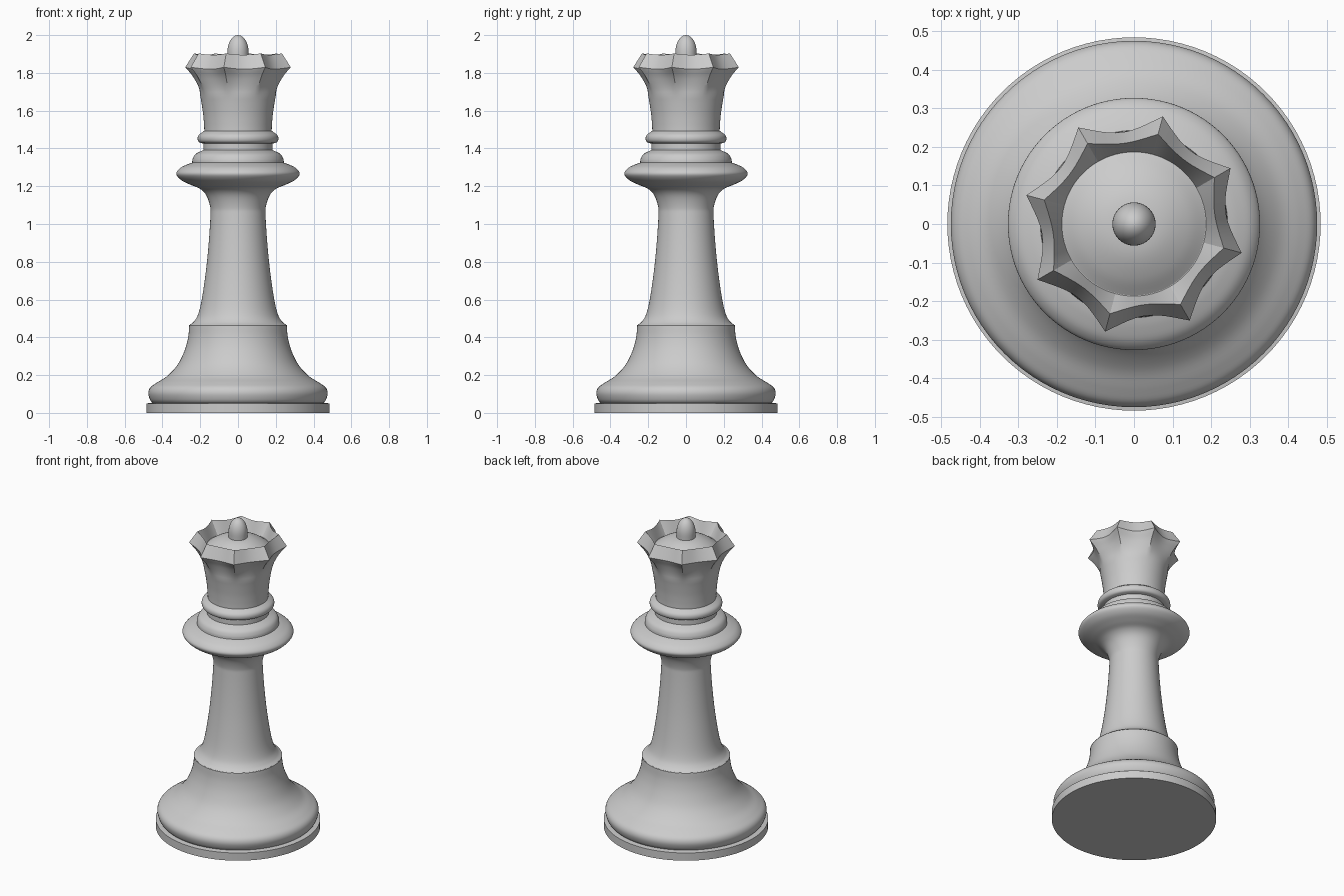
import bpy, bmesh, math
from mathutils import Vector

cube = bpy.data.objects.get("Cube")
if cube:
    bpy.data.objects.remove(cube)

GREY = (0.6, 0.6, 0.6, 1)
mat = bpy.data.materials.new("plain grey")
mat.use_nodes = True
mat.diffuse_color = GREY
mat.node_tree.nodes["Principled BSDF"].inputs["Base Color"].default_value = GREY

SEGMENTS = 96
POINTS = 8                   # crown points
FIRST = math.radians(30)     # direction of one crown point


def smooth_path(pts, steps=5):
    """Catmull-Rom curve through the points."""
    p = [Vector(q) for q in pts]
    p = [2 * p[0] - p[1]] + p + [2 * p[-1] - p[-2]]
    out = []
    for a, b, c, d in zip(p, p[1:], p[2:], p[3:]):
        for i in range(steps):
            t = i / steps
            out.append(0.5 * (2 * b + (c - a) * t + (2 * a - 5 * b + 4 * c - d) * t * t
                              + (3 * b - a - 3 * c + d) * t ** 3))
    return out + [p[-2]]


def scallop(angle):
    """0 at a crown point, 1 halfway between two points."""
    u = ((angle - FIRST) / (2 * math.pi) * POINTS) % 1
    return 1 - (2 * u - 1) ** 2


def lathe(name, profile, sharp=35):
    """Spin (radius, z[, scallop depth]) points around z, with capped ends."""
    bm = bmesh.new()
    rings = []
    for r, z, *depth in profile:
        k = depth[0] if depth else 0
        ring = []
        for i in range(SEGMENTS):
            a = FIRST + 2 * math.pi * i / SEGMENTS
            rad = r * (1 - k * scallop(a))
            ring.append(bm.verts.new((rad * math.cos(a), rad * math.sin(a),
                                      z - 0.06 * k * scallop(a))))
        rings.append(ring)
    for low, high in zip(rings, rings[1:]):
        for i in range(SEGMENTS):
            j = (i + 1) % SEGMENTS
            bm.faces.new((low[i], low[j], high[j], high[i]))
    bm.faces.new(rings[0][::-1])
    bm.faces.new(rings[-1])
    mesh = bpy.data.meshes.new(name)
    bm.to_mesh(mesh)
    bm.free()
    mesh.materials.append(mat)
    ob = bpy.data.objects.new(name, mesh)
    bpy.context.collection.objects.link(ob)
    bpy.ops.object.select_all(action='DESELECT')
    ob.select_set(True)
    bpy.context.view_layer.objects.active = ob
    bpy.ops.object.shade_smooth_by_angle(angle=math.radians(sharp))
    return ob


# Base
lathe("base_disc", [(0.484, 0), (0.484, 0.05), (0.455, 0.054)])
lathe("base_bell", smooth_path([(0.45, 0.05), (0.466, 0.07), (0.475, 0.105), (0.464, 0.135),
                                (0.43, 0.16), (0.375, 0.195), (0.32, 0.255), (0.283, 0.33),
                                (0.264, 0.4), (0.258, 0.465)]))

# Stem flaring into the wide collar
lathe("stem", smooth_path([(0.26, 0.463), (0.235, 0.482), (0.212, 0.52), (0.192, 0.6),
                           (0.17, 0.75), (0.155, 0.9), (0.146, 1.04), (0.147, 1.09),
                           (0.167, 1.15), (0.2, 1.186), (0.25, 1.207), (0.3, 1.232),
                           (0.327, 1.265), (0.308, 1.295), (0.27, 1.315), (0.235, 1.327)]))

# Neck mouldings
lathe("upper_collar", smooth_path([(0.243, 1.322), (0.24, 1.345), (0.225, 1.37), (0.185, 1.391)]))
lathe("neck", [(0.183, 1.38), (0.183, 1.435)])
lathe("neck_ring", smooth_path([(0.185, 1.426), (0.207, 1.434), (0.214, 1.452),
                                (0.207, 1.472), (0.18, 1.492)]))

# Flared crown with scalloped rim and hollow top
flare = smooth_path([(0.178, 1.48), (0.18, 1.53), (0.187, 1.6), (0.206, 1.7),
                     (0.243, 1.775), (0.289, 1.83)])
crown = [(r, z, 0.17 * max(0, (z - 1.68) / 0.15)) for r, z in flare]
crown += [(0.241, 1.903, 0.125), (0.187, 1.82, 0)]
lathe("crown", crown, 28)

# Domed lid and finial
lathe("crown_lid", smooth_path([(0.188, 1.818), (0.14, 1.85), (0.08, 1.875), (0.01, 1.885)]))
finial = [(0.056, 1.86), (0.056, 1.9)]
finial += [(0.056 * math.cos(t * math.pi / 20), 1.91 + 0.09 * math.sin(t * math.pi / 20))
           for t in range(10)]
finial.append((0.002, 2.0))
lathe("finial", finial, 60)
